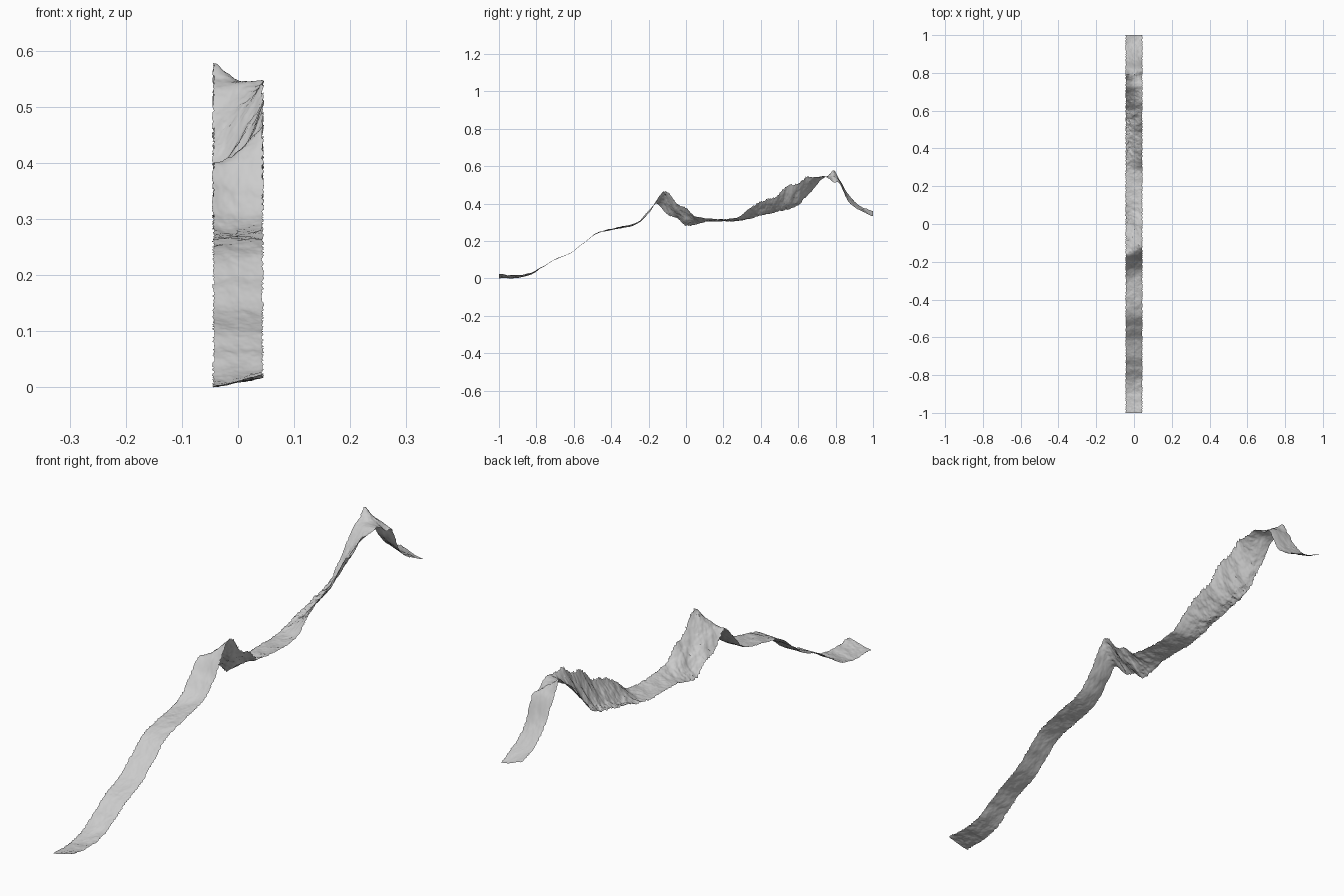
import bpy, bmesh, random
from mathutils import Vector, noise

random.seed(4)
ROWS, COLS, HALF_W = 640, 28, 0.0435

# Stations along the strip: y, then height at left edge, middle and right edge
STATIONS = [
    (-1.00, .004, .014, .026), (-0.90, .005, .012, .020), (-0.83, .024, .027, .032),
    (-0.76, .068, .068, .070), (-0.70, .106, .105, .104), (-0.62, .138, .137, .137),
    (-0.55, .190, .190, .190), (-0.48, .242, .242, .244), (-0.40, .262, .266, .268),
    (-0.30, .282, .282, .290), (-0.25, .308, .302, .308), (-0.20, .365, .352, .355),
    (-0.16, .402, .408, .415), (-0.12, .372, .425, .468), (-0.09, .342, .395, .455),
    (-0.05, .328, .355, .402), (0.00, .285, .328, .382), (0.05, .292, .310, .335),
    (0.12, .307, .312, .324), (0.20, .308, .312, .320), (0.28, .310, .316, .330),
    (0.35, .325, .345, .385), (0.42, .343, .365, .422), (0.48, .358, .385, .435),
    (0.53, .370, .405, .488), (0.60, .393, .440, .512), (0.64, .435, .480, .538),
    (0.69, .492, .515, .542), (0.73, .535, .545, .550), (0.76, .553, .548, .540),
    (0.79, .580, .550, .518), (0.82, .532, .525, .512), (0.87, .450, .432, .412),
    (0.93, .390, .378, .368), (1.00, .362, .345, .335),
]


def section(y):
    """Smoothly interpolated left, middle and right heights at y."""
    n = len(STATIONS)
    i = next((k for k in range(n - 1) if y <= STATIONS[k + 1][0]), n - 2)
    p = [STATIONS[min(max(i + d, 0), n - 1)] for d in (-1, 0, 1, 2)]
    h = p[2][0] - p[1][0]
    t = (y - p[1][0]) / h
    out = []
    for c in (1, 2, 3):
        m1 = (p[2][c] - p[0][c]) / (p[2][0] - p[0][0]) * h * 0.8
        m2 = (p[3][c] - p[1][c]) / (p[3][0] - p[1][0]) * h * 0.8
        out.append((2*t**3 - 3*t*t + 1) * p[1][c] + (t**3 - 2*t*t + t) * m1
                   + (3*t*t - 2*t**3) * p[2][c] + (t**3 - t*t) * m2)
    return out


def height(x, y):
    l, m, r = section(y)
    u = x / HALF_W
    z = m + (r - l) / 2 * u + ((l + r) / 2 - m) * u * u
    # Craggier detail where the cross slope is steep
    rough = 0.002 + 0.06 * max(abs(r - l), abs(l - m), abs(r - m))
    z += rough * noise.fractal(Vector((x * 30, y * 30, 0)), 0.8, 2.1, 5)
    return z


# Terrain strip: open height surface with ragged long edges
bm = bmesh.new()
grid = []
for i in range(ROWS + 1):
    y = -1 + 2 * i / ROWS
    lo = -HALF_W + random.uniform(-0.003, 0.002)
    hi = HALF_W + random.uniform(-0.002, 0.003)
    row = []
    for j in range(COLS + 1):
        x = lo + (hi - lo) * j / COLS
        row.append(bm.verts.new((x, y, height(x, y))))
    grid.append(row)
for a, b in zip(grid, grid[1:]):
    for j in range(COLS):
        bm.faces.new((a[j], a[j + 1], b[j + 1], b[j]))

# Rest the lowest point on the ground plane
low = min(v.co.z for v in bm.verts)
for v in bm.verts:
    v.co.z -= low
bmesh.ops.triangulate(bm, faces=bm.faces[:])

mesh = bpy.data.meshes.new("terrain_strip")
bm.to_mesh(mesh)
bm.free()
terrain = bpy.data.objects.new("terrain_strip", mesh)
bpy.context.collection.objects.link(terrain)
bpy.context.view_layer.objects.active = terrain
terrain.select_set(True)
bpy.ops.object.shade_smooth_by_angle()
